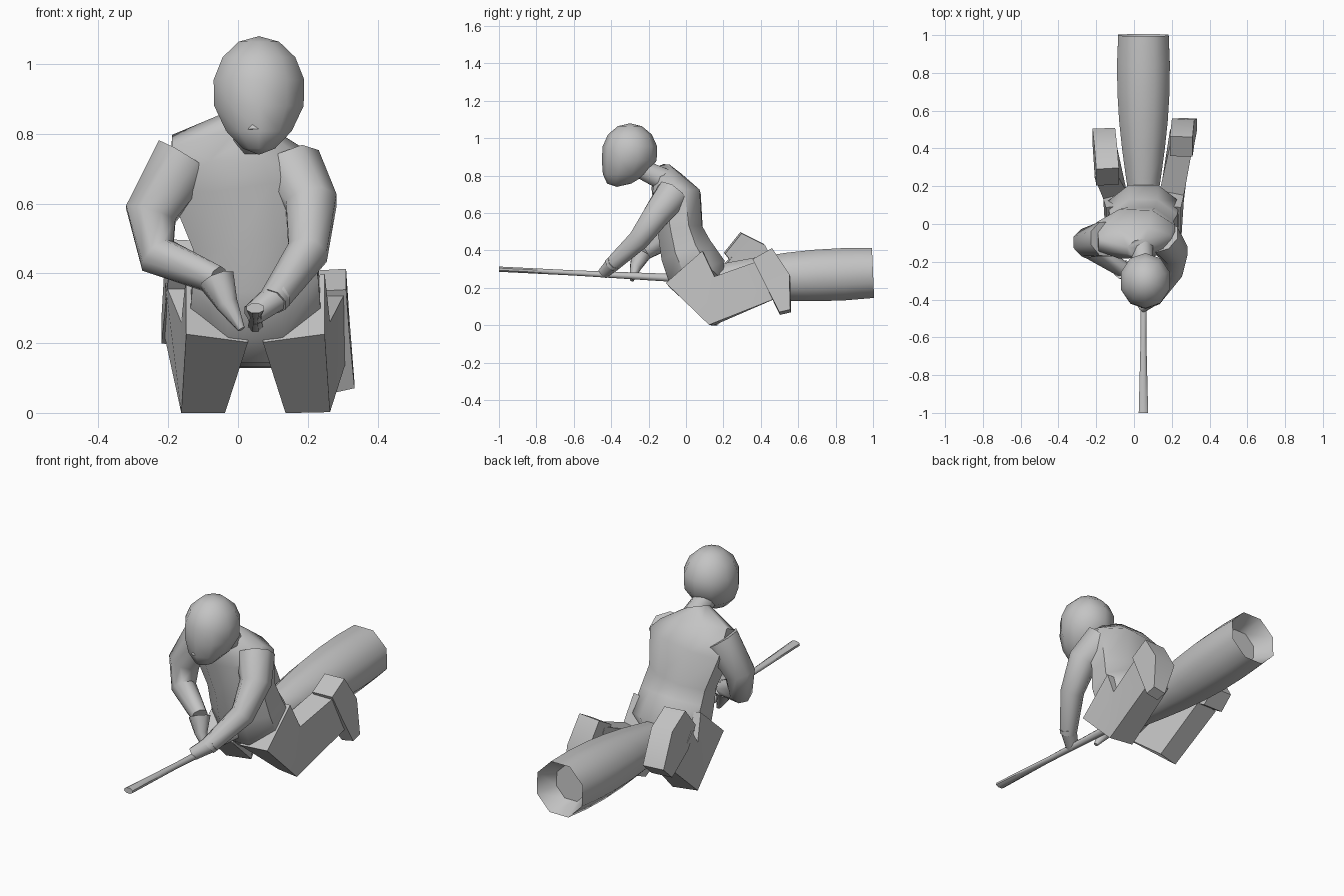
import bpy, bmesh, math
from mathutils import Vector

if "Cube" in bpy.data.objects:
    bpy.data.objects.remove(bpy.data.objects["Cube"], do_unlink=True)

MIDDLE = .05  # the rider sits a little to the left of centre
COLOUR = (.55, .55, .55, 1)
grey = bpy.data.materials.new("plain grey")
grey.use_nodes = True
grey.diffuse_color = COLOUR
grey.node_tree.nodes["Principled BSDF"].inputs["Base Color"].default_value = COLOUR


def finish(name, bm):
    """Turn the bmesh into a smooth-shaded grey object with sharp edges kept."""
    mesh = bpy.data.meshes.new(name)
    bm.to_mesh(mesh)
    bm.free()
    mesh.materials.append(grey)
    part = bpy.data.objects.new(name, mesh)
    bpy.context.collection.objects.link(part)
    bpy.ops.object.select_all(action="DESELECT")
    part.select_set(True)
    bpy.context.view_layer.objects.active = part
    bpy.ops.object.shade_smooth_by_angle(angle=math.radians(50))


def loft(name, path, widths, depths, sides=8, hollow=0):
    """Skin rings set square to a path, each with its half width and half depth."""
    bm = bmesh.new()
    points = [Vector(point) for point in path]
    across = Vector((1, 0, 0))
    corner = 1 / math.cos(math.pi / sides)
    rings = []
    for index, centre in enumerate(points):
        before = points[max(index - 1, 0)]
        after = points[min(index + 1, len(points) - 1)]
        along = (after - before).normalized()
        side = (across - along * along.dot(across)).normalized()
        up = along.cross(side)
        ring = []
        for step in range(sides):
            angle = math.tau * (step + .5) / sides
            offset = side * widths[index] * math.cos(angle) + up * depths[index] * math.sin(angle)
            ring.append(bm.verts.new(centre + corner * offset))
        rings.append(ring)
    for lower, upper in zip(rings, rings[1:]):
        for step in range(sides):
            following = (step + 1) % sides
            bm.faces.new((lower[step], lower[following], upper[following], upper[step]))
    bm.faces.new(rings[0])
    end_cap = bm.faces.new(rings[-1])
    bmesh.ops.recalc_face_normals(bm, faces=bm.faces)
    if hollow:
        bmesh.ops.inset_region(bm, faces=[end_cap], thickness=hollow / 2, depth=-hollow)
    finish(name, bm)


def limb(name, path, start, end):
    """Round limb whose radius tapers evenly from start to end."""
    last = len(path) - 1
    radii = [start + (end - start) * index / last for index in range(last + 1)]
    loft(name, path, radii, radii)


def leg(name, side, ankle_y, ankle_z):
    """Thigh and folded shin, mirrored about the rider's middle by side."""
    hip = (MIDDLE + side * .11, 0, .3)
    knee = (MIDDLE + side * .15, .15, .13)
    ankle = (MIDDLE + side * .2, ankle_y, ankle_z)
    loft(name, [hip, knee, ankle], [.09, .065, .06], [.13, .13, .11], sides=4)


# Torso from seat through waist, chest and shoulders to collar
loft("torso",
     [(MIDDLE, .1, .18), (MIDDLE, .06, .28), (MIDDLE, 0, .4), (.04, -.03, .5),
      (.01, -.05, .68), (0, -.1, .76), (.03, -.13, .83)],
     [.1, .19, .18, .17, .21, .19, .07],
     [.1, .16, .14, .12, .13, .09, .05])

# Head: a sphere whose lower half narrows and slides forward to the chin
limb("neck", [(.04, -.12, .78), (MIDDLE, -.25, .84)], .06, .05)
head = bmesh.new()
bmesh.ops.create_uvsphere(head, u_segments=10, v_segments=7, radius=1)
for vert in head.verts:
    x, y, z = vert.co
    chin = max(-z, 0) ** 2
    vert.co = (.06 + x * .14 * (1 - chin / 4),
               -.3 + y * .15 - chin * .07,
               .92 + z * (.18 if z < 0 else .16))
finish("head", head)
limb("nose", [(MIDDLE, -.41, .87), (MIDDLE, -.42, .81)], .01, .025)

# Arms: the left hand grips the shaft, the right one reaches towards it
limb("left_arm", [(.15, -.07, .7), (.21, -.15, .6), (.2, -.25, .46), (.1, -.4, .32)], .09, .04)
limb("left_hand", [(.12, -.38, .34), (.04, -.44, .28)], .04, .03)
limb("right_arm", [(-.15, -.08, .73), (-.25, -.1, .57), (-.23, -.13, .45), (-.06, -.24, .38)],
     .09, .04)
limb("right_hand", [(-.06, -.24, .38), (-.03, -.27, .31), (.01, -.29, .24)], .05, .01)

# Legs, with the right ankle drawn further up and forward
leg("left_leg", 1, .45, .25)
leg("right_leg", -1, .33, .3)

# Drooping feet from heel to toe
loft("left_foot", [(.25, .41, .38), (.26, .49, .24), (.3, .53, .07)],
     [.06, .06, .035], [.06, .07, .03], sides=4)
loft("right_foot", [(-.14, .25, .44), (-.15, .35, .36), (-.16, .47, .23)],
     [.06, .06, .06], [.07, .1, .05], sides=4)

# Broom: a thin shaft and a swelling, hollow-ended bundle of bristles
loft("broom_shaft", [(MIDDLE, -1, .3), (MIDDLE, -.6, .28), (MIDDLE, .2, .24)],
     [.025, .015, .025], [.014, .014, .025])
stages = [step / 6 for step in range(7)]
bundle = [.07 + .07 * math.sin(2 * stage) for stage in stages]
loft("broom_bristles", [(MIDDLE, .1 + .9 * stage, .24 + .04 * stage) for stage in stages],
     bundle, bundle, hollow=.1)
